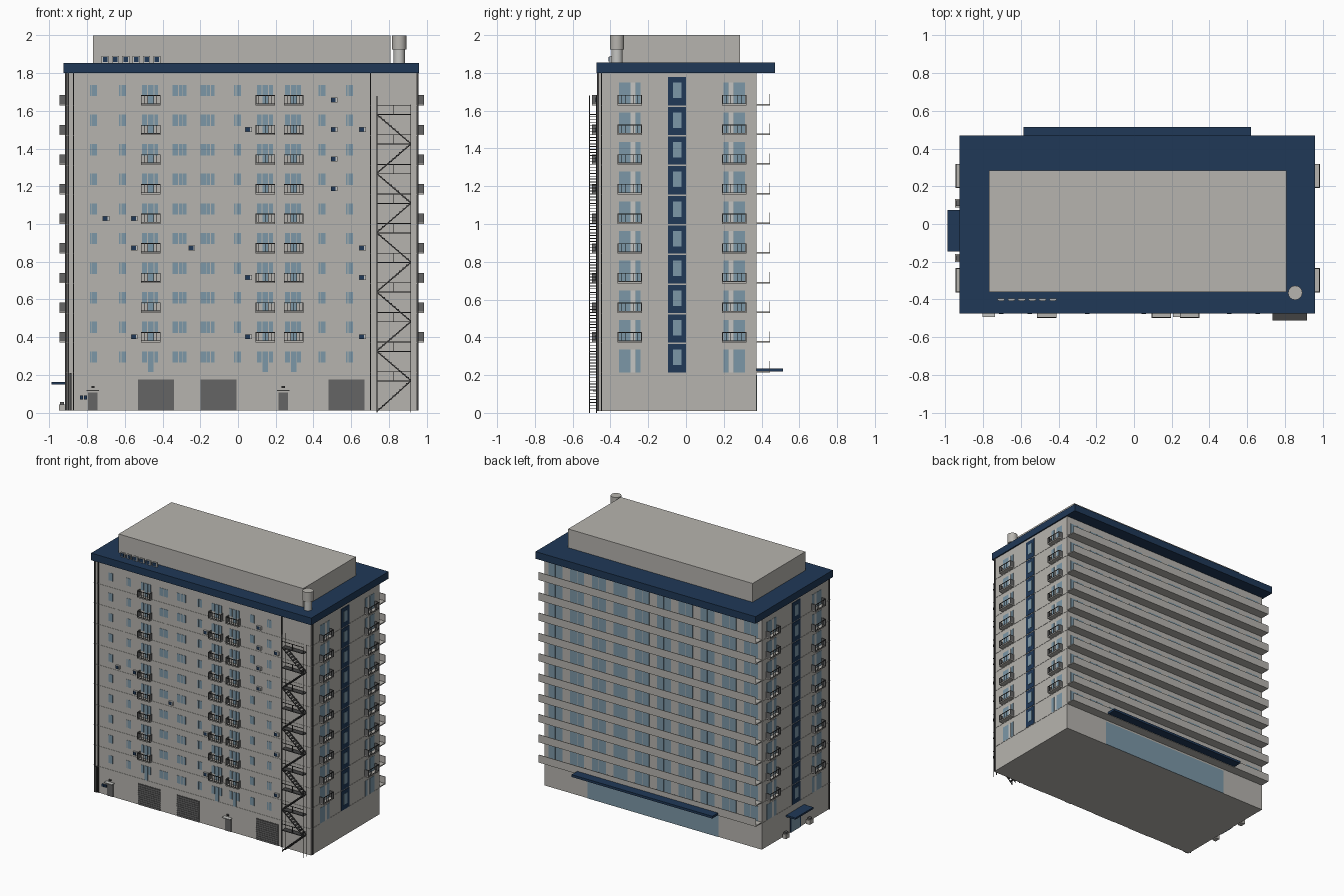
import bpy, bmesh
from mathutils import Matrix

default = bpy.data.objects.get("Cube")
if default:
    bpy.data.objects.remove(default, do_unlink=True)


def material(name, r, g, b):
    m = bpy.data.materials.new(name)
    m.use_nodes = True
    m.diffuse_color = (r, g, b, 1)
    node = m.node_tree.nodes["Principled BSDF"]
    node.inputs["Base Color"].default_value = (r, g, b, 1)
    node.inputs["Roughness"].default_value = 0.8
    return m


WALL = material("concrete grey", 0.47, 0.455, 0.425)
NAVY = material("navy blue", 0.014, 0.04, 0.095)
GLASS = material("window blue", 0.2, 0.31, 0.39)
DARK = material("dark grey", 0.13, 0.13, 0.13)
RAIL = material("rail charcoal", 0.055, 0.055, 0.055)
PALE = material("pale grey", 0.56, 0.56, 0.54)

# Main dimensions
LEFT, RIGHT, FRONT, BACK = 0.95, -0.91, -0.462, 0.372
BASE, EAVES, ROOF, TOP = 0.01, 1.8, 1.855, 2.0
FLOORS = [0.215 + 0.157 * i for i in range(10)]
parts = {}


def box(part, mat, x0, x1, y0, y1, z0, z1, rise=0):
    """Box gathered under a part name; rise lifts the x1 end to make a slope."""
    bm, _ = parts.setdefault(part, (bmesh.new(), mat))
    for v in bmesh.ops.create_cube(bm, size=1)["verts"]:
        far = v.co.x > 0
        v.co = (x1 if far else x0,
                y1 if v.co.y > 0 else y0,
                (z1 if v.co.z > 0 else z0) + (rise if far else 0))


def on(face, part, mat, u0, u1, d0, d1, z0, z1):
    """Box on a facade: u runs along the wall, d is the distance outward."""
    if face == "front":
        box(part, mat, u0, u1, FRONT - d1, FRONT - d0, z0, z1)
    elif face == "back":
        box(part, mat, u0, u1, BACK + d0, BACK + d1, z0, z1)
    elif face == "left":
        box(part, mat, LEFT + d0, LEFT + d1, u0, u1, z0, z1)
    else:
        box(part, mat, RIGHT - d1, RIGHT - d0, u0, u1, z0, z1)


def cylinder(part, mat, x, y, radius, z0, z1):
    bm, _ = parts.setdefault(part, (bmesh.new(), mat))
    bmesh.ops.create_cone(bm, cap_ends=True, segments=16, radius1=radius, radius2=radius,
                          depth=z1 - z0, matrix=Matrix.Translation((x, y, (z0 + z1) / 2)))


def balcony(face, u0, u1, z, bars=7):
    depth, high, t = 0.036, 0.055, 0.004
    on(face, "balcony_floors", WALL, u0, u1, 0, depth, z, z + 0.007)
    for u in (u0, u1 - t):
        on(face, "balcony_end_panels", DARK, u, u + t, 0, depth, z + 0.007, z + high)
    for h in (0.007, high - t):
        on(face, "balcony_rails", RAIL, u0, u1, depth - t, depth, z + h, z + h + t)
    for i in range(bars):
        u = u0 + (u1 - u0 - t) * i / (bars - 1)
        on(face, "balcony_rails", RAIL, u, u + t / 2, depth - t, depth - t / 2, z, z + high)


def pane(face, u0, u1, z0, z1):
    on(face, face + "_windows", GLASS, u0, u1, -0.002, 0.002, z0, z1)


# Body, roof slab and rooftop block
box("body", WALL, RIGHT, LEFT, FRONT, BACK, BASE, EAVES)
box("roof_slab", NAVY, -0.925, 0.96, -0.475, 0.47, EAVES, ROOF)
box("rooftop_block", WALL, -0.77, 0.81, -0.36, 0.285, ROOF, TOP)

# Chimney and roof vents
cylinder("chimney_stem", PALE, 0.855, -0.365, 0.03, ROOF, 1.93)
cylinder("chimney_cap", WALL, 0.855, -0.365, 0.038, 1.925, TOP)
for i in range(6):
    x = -0.705 + i * 0.055
    box("roof_vents", PALE, x - 0.019, x + 0.019, -0.406, -0.394, ROOF, 1.89)
    box("roof_vent_faces", NAVY, x - 0.012, x + 0.012, -0.409, -0.405, 1.86, 1.885)

# Storey joints
for z in FLOORS:
    for face, u0, u1 in (("front", RIGHT, LEFT), ("left", FRONT, BACK), ("right", FRONT, BACK)):
        on(face, "storey_joints", WALL, u0, u1, 0, 0.002, z - 0.003, z)

# Front windows, balconies and wall units
SMALL = (-0.767, -0.612, -0.002, 0.445, 0.592)
WIDE = (-0.31, -0.16)
DOORS = (-0.463, 0.145, 0.295)
for n, z in enumerate(FLOORS):
    for x in SMALL:
        pane("front", x - 0.019, x - 0.01, z + 0.05, z + 0.11)
        pane("front", x - 0.007, x + 0.019, z + 0.05, z + 0.11)
    for x in WIDE:
        pane("front", x - 0.038, x - 0.008, z + 0.05, z + 0.11)
        pane("front", x - 0.004, x + 0.012, z + 0.05, z + 0.11)
        pane("front", x + 0.016, x + 0.036, z + 0.05, z + 0.11)
    for x in DOORS:
        pane("front", x - 0.045, x - 0.02, z + 0.05, z + 0.11)
        pane("front", x - 0.015, x + 0.014, z, z + 0.11)
        pane("front", x + 0.019, x + 0.04, z + 0.05, z + 0.11)
        if n:
            balcony("front", x - 0.052, x + 0.052, z)

UNITS = {-0.7: (5,), -0.55: (1, 4, 5), -0.245: (4,), 0.055: (1, 3, 8),
         0.51: (6, 7, 8, 9), 0.66: (1, 3, 4, 8)}
for x, levels in UNITS.items():
    for n in levels:
        z = FLOORS[n] + 0.017
        on("front", "wall_units", PALE, x - 0.018, x + 0.018, 0, 0.014, z, z + 0.026)
        on("front", "wall_unit_fans", NAVY, x - 0.016, x + 0.008, 0.013, 0.016, z + 0.002, z + 0.024)

# Garage doors and service doors
for x in (-0.435, -0.103, 0.575):
    on("front", "garage_doors", DARK, x - 0.095, x + 0.095, 0, 0.003, BASE, 0.175)
    for i in range(10):
        z = 0.02 + i * 0.016
        on("front", "garage_door_ribs", DARK, x - 0.095, x + 0.095, 0, 0.006, z, z + 0.006)
for x in (-0.77, 0.24):
    on("front", "service_doors", DARK, x - 0.026, x + 0.026, 0, 0.004, BASE, 0.105)
    on("front", "service_door_hoods", PALE, x - 0.034, x + 0.034, 0, 0.03, 0.113, 0.119)
    on("front", "service_lamps", RAIL, x - 0.008, x + 0.008, 0, 0.012, 0.13, 0.14)
for x in (-0.83, -0.808):
    on("front", "meter_boxes", NAVY, x - 0.008, x + 0.008, 0, 0.009, 0.07, 0.09)

# Drain pipes
for x in (-0.9, -0.872, 0.702):
    on("front", "drain_pipes", RAIL, x - 0.003, x + 0.003, 0, 0.008, BASE, EAVES)
on("front", "pipe_guard", RAIL, -0.894, -0.882, 0, 0.008, BASE, 0.21)
for face in ("left", "right"):
    on(face, "drain_pipes", RAIL, -0.45, -0.444, 0, 0.008, BASE, EAVES)

# End facades: stair windows, glazed doors and balconies
for face in ("left", "right"):
    for n, z in enumerate(FLOORS):
        on(face, "stair_panels", NAVY, -0.095, 0, 0, 0.004, z, z + 0.149)
        on(face, "stair_windows", GLASS, -0.069, -0.025, 0.003, 0.006, z + 0.038, z + 0.12)
        for y, s in ((-0.298, 1), (0.255, -1)):
            for a, b in ((-0.057, 0.003), (0.03, 0.057)):
                u0, u1 = sorted((y + s * a, y + s * b))
                pane(face, u0, u1, z, z + 0.12)
            u0, u1 = sorted((y + s * 0.005, y + s * 0.028))
            on(face, "balcony_door_leaves", PALE, u0, u1, -0.002, 0.002, z, z + 0.12)
            if n:
                balcony(face, y - 0.064, y + 0.064, z)

# Side entrance with canopy and planters
on("right", "side_entrance_frame", NAVY, -0.1, 0.03, 0, 0.004, BASE, 0.15)
on("right", "side_entrance_glass", GLASS, -0.085, 0.015, 0.003, 0.006, BASE, 0.13)
on("right", "side_canopy", NAVY, -0.145, 0.075, 0, 0.08, 0.15, 0.163)
for y in (-0.18, 0.11):
    on("right", "planters", WALL, y - 0.022, y + 0.022, 0.008, 0.04, BASE, 0.042)
    on("right", "planter_tops", DARK, y - 0.014, y + 0.014, 0.014, 0.034, 0.042, 0.056)

# Back: full-width galleries, windows and main entrance
for z in FLOORS:
    on("back", "gallery_slabs", WALL, RIGHT, LEFT, 0, 0.073, z, z + 0.008)
    on("back", "gallery_parapets", WALL, RIGHT, LEFT, 0.069, 0.073, z, z + 0.06)
    for i in range(10):
        x = RIGHT + 0.093 + i * 0.186
        pane("back", x - 0.06, x - 0.002, z + 0.008, z + 0.122)
        pane("back", x + 0.002, x + 0.06, z + 0.008, z + 0.122)
on("back", "main_entrance_glass", GLASS, -0.54, 0.58, -0.002, 0.003, BASE, 0.2)
on("back", "main_canopy", NAVY, -0.585, 0.62, 0, 0.142, 0.218, 0.236)

# Fire escape: zigzag flights, landings, railings and posts
X0, X1 = 0.735, 0.918
NEAR, FAR = FRONT - 0.01, FRONT - 0.051
LANDINGS = [z - 0.045 for z in FLOORS]
for x in (X0, X1 - 0.004):
    for y in (FAR, NEAR - 0.004):
        box("escape_posts", RAIL, x, x + 0.004, y, y + 0.004, 0, 1.68 if x == X0 else 1.635)
for n, z in enumerate(LANDINGS):
    box("escape_landings", RAIL, X0, X1, FAR, NEAR, z - 0.005, z)
    box("escape_handrails", RAIL, X0, X1, FAR, FAR + 0.003, z + 0.045, z + 0.049)
    for i in range(1, 3):
        x = X0 + (X1 - X0) * i / 2 - 0.003
        box("escape_handrails", RAIL, x, x + 0.003, FAR, FAR + 0.003, z, z + 0.049)
    low = LANDINGS[n - 1] if n else 0.005
    rise = z - low
    up = n % 2 == 0
    start = low if up else z
    for y in (FAR, NEAR - 0.003):
        box("escape_stringers", RAIL, X0, X1, y, y + 0.003, start - 0.005, start + 0.003,
            rise if up else -rise)
    for i in range(1, 10):
        t = i / 10
        x = X0 + (X1 - X0) * (t if up else 1 - t)
        box("escape_treads", RAIL, x - 0.008, x + 0.008, FAR, NEAR,
            low + rise * t - 0.002, low + rise * t + 0.002)

# Turn the gathered parts into objects
for name, (bm, mat) in parts.items():
    bmesh.ops.recalc_face_normals(bm, faces=bm.faces)
    mesh = bpy.data.meshes.new(name)
    bm.to_mesh(mesh)
    bm.free()
    mesh.materials.append(mat)
    obj = bpy.data.objects.new(name, mesh)
    bpy.context.collection.objects.link(obj)
    if name.startswith("chimney"):
        for face in mesh.polygons:
            face.use_smooth = abs(face.normal.z) < 0.5
